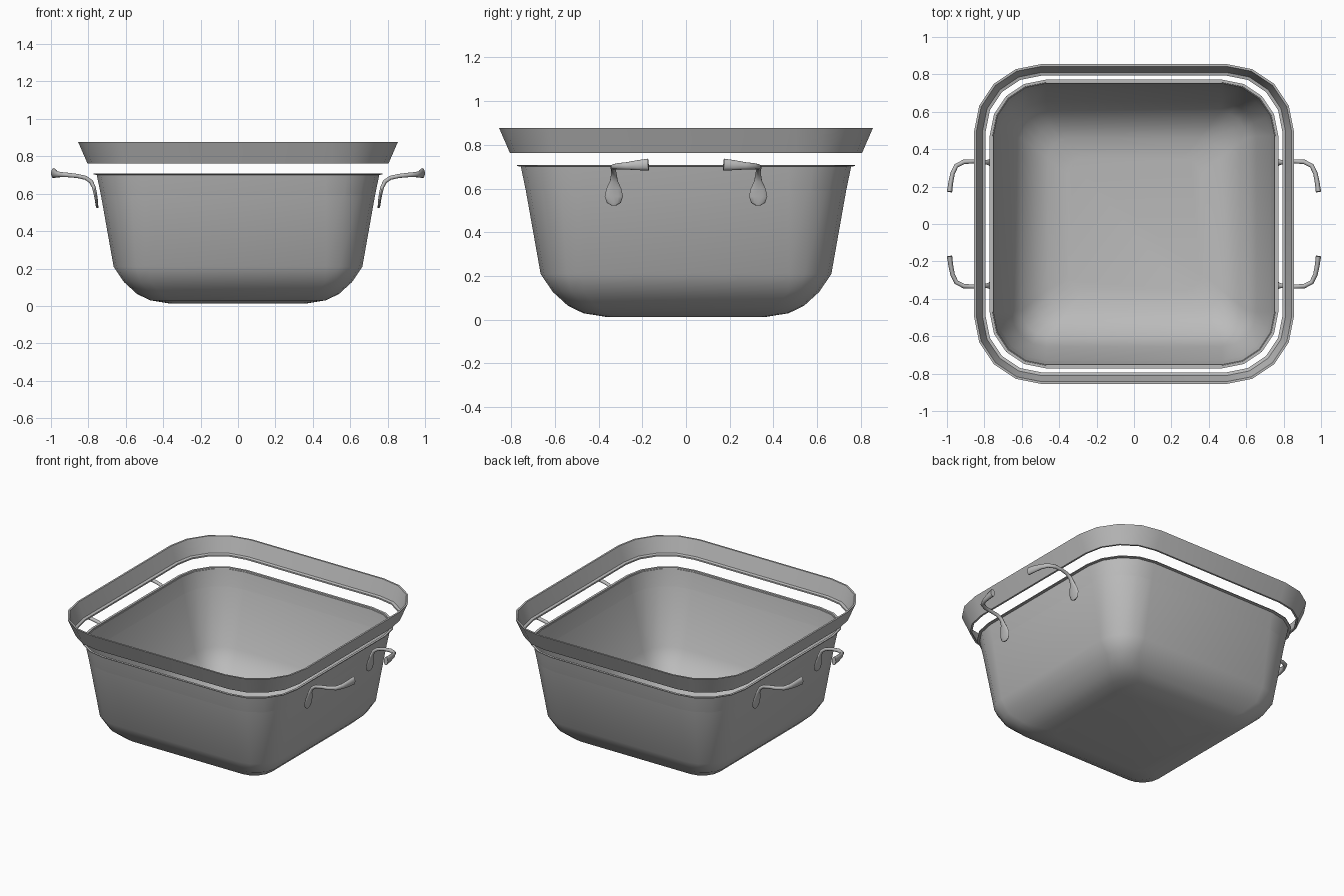
import bpy, bmesh, math
from mathutils import Vector

cube = bpy.data.objects.get("Cube")
if cube:
    bpy.data.objects.remove(cube, do_unlink=True)

grey = bpy.data.materials.new("steel grey")
grey.use_nodes = True
colour = (0.5, 0.5, 0.5, 1)
grey.diffuse_color = colour
grey.node_tree.nodes["Principled BSDF"].inputs["Base Color"].default_value = colour


def rounded_square(half, radius, z, segments=4):
    """Square outline with rounded corners."""
    points = []
    for corner in range(4):
        middle = math.pi / 4 + corner * math.pi / 2
        centre = Vector((math.cos(middle), math.sin(middle), 0)) * (half - radius) * math.sqrt(2)
        for i in range(segments + 1):
            a = corner * math.pi / 2 + i * math.pi / 2 / segments
            points.append(centre + Vector((radius * math.cos(a), radius * math.sin(a), z)))
    return points


def loft(name, rings, caps=False, closed=False, sharp=40):
    """Skin a row of matching rings, with end caps or joined end to end."""
    bm = bmesh.new()
    loops = [[bm.verts.new(p) for p in ring] for ring in rings]
    pairs = list(zip(loops, loops[1:]))
    if closed:
        pairs.append((loops[-1], loops[0]))
    for low, high in pairs:
        n = len(low)
        for i in range(n):
            j = (i + 1) % n
            bm.faces.new((low[i], low[j], high[j], high[i]))
    if caps:
        bm.faces.new(loops[0])
        bm.faces.new(loops[-1])
    bmesh.ops.recalc_face_normals(bm, faces=bm.faces)
    mesh = bpy.data.meshes.new(name)
    bm.to_mesh(mesh)
    bm.free()
    mesh.materials.append(grey)
    mesh.shade_smooth()
    mesh.set_sharp_from_angle(angle=math.radians(sharp))
    obj = bpy.data.objects.new(name, mesh)
    bpy.context.scene.collection.objects.link(obj)
    return obj


# Pot: outer wall, thin turned-out lip, then the inner wall
outer = [(.365, .013), (.47, .03), (.54, .064), (.61, .128), (.665, .21), (.752, .7)]
lip = [(.772, .703), (.772, .708), (.757, .708)]
inner = [(half - .01, z + .008) for half, z in reversed(outer[:-1])]
loft("pot_body", [rounded_square(h, max(h - .47, .02 + .2 * h), z)
                  for h, z in outer + lip + inner], caps=True)

# Rim band floating above the pot
band = [(.805, .762), (.855, .877), (.843, .877), (.81, .777), (.793, .772), (.793, .762)]
loft("lid_rim", [rounded_square(h, h - .495, z) for h, z in band], closed=True)

# Handle arms: flat teardrop foot, slim neck, flared end turned inward
# (position, half width, half thickness)
path = [
    ((.752, .33, .523), .012, .005),
    ((.754, .33, .535), .032, .007),
    ((.757, .33, .565), .042, .008),
    ((.763, .33, .6), .034, .009),
    ((.771, .33, .635), .018, .01),
    ((.786, .33, .665), .013, .011),
    ((.815, .332, .685), .011, .011),
    ((.86, .335, .695), .011, .011),
    ((.91, .332, .7), .012, .012),
    ((.95, .312, .702), .012, .014),
    ((.97, .27, .704), .012, .017),
    ((.98, .22, .707), .013, .023),
    ((.986, .172, .71), .014, .027),
]
spots = [Vector(p) for p, _, _ in path]
sections = []
for k, (_, width, thick) in enumerate(path):
    along = (spots[min(k + 1, len(path) - 1)] - spots[max(k - 1, 0)]).normalized()
    side = Vector((-along.y, along.x, 0)).normalized()
    up = along.cross(side)
    turns = [math.tau * i / 12 for i in range(12)]
    sections.append([spots[k] + side * width * math.cos(a) + up * thick * math.sin(a)
                     for a in turns])
arms = loft("handle_arms", sections, caps=True, sharp=60)
mirror = arms.modifiers.new("mirror", "MIRROR")
mirror.use_axis = (True, True, False)
mirror.use_mirror_merge = False
